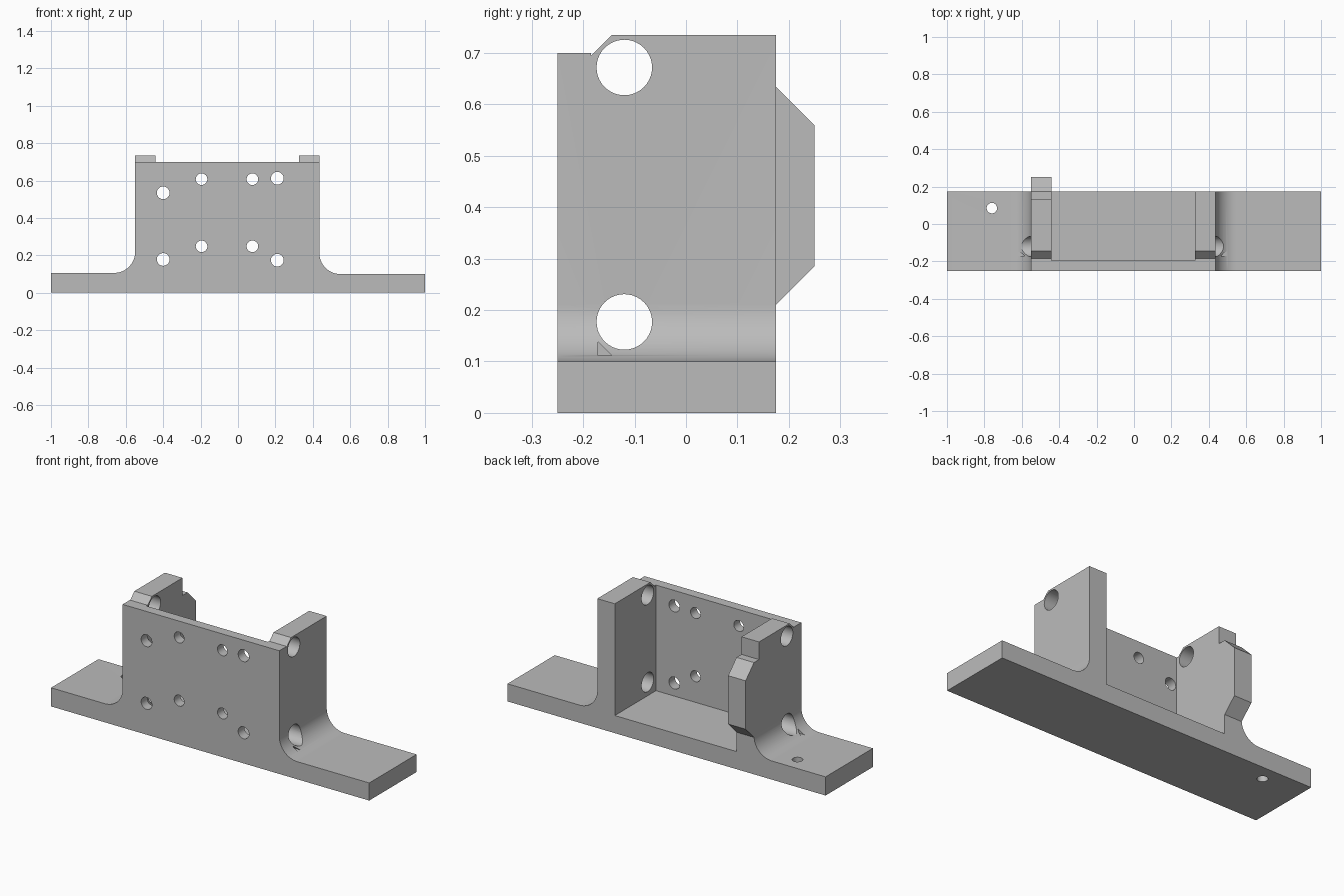
import bpy, bmesh, math
from mathutils import Vector

if "Cube" in bpy.data.objects:
    bpy.data.objects.remove(bpy.data.objects["Cube"], do_unlink=True)

grey = bpy.data.materials.new("plain grey")
grey.use_nodes = True
GREY = (0.5, 0.5, 0.5, 1)
grey.diffuse_color = GREY
grey.node_tree.nodes["Principled BSDF"].inputs["Base Color"].default_value = GREY

AXES = {  # maps profile coordinates (u, v) and depth d into space
    "x": lambda u, v, d: Vector((d, u, v)),
    "y": lambda u, v, d: Vector((u, d, v)),
    "z": lambda u, v, d: Vector((u, v, d)),
}


def prism(name, points, axis, start, end):
    """Extrude a closed 2D profile along an axis."""
    place = AXES[axis]
    bm = bmesh.new()
    face = bm.faces.new([bm.verts.new(place(u, v, start)) for u, v in points])
    geom = bmesh.ops.extrude_face_region(bm, geom=[face])["geom"]
    shift = place(0, 0, end - start)
    bmesh.ops.translate(bm, vec=shift, verts=[g for g in geom if isinstance(g, bmesh.types.BMVert)])
    bmesh.ops.recalc_face_normals(bm, faces=bm.faces)
    mesh = bpy.data.meshes.new(name)
    bm.to_mesh(mesh)
    bm.free()
    mesh.materials.append(grey)
    obj = bpy.data.objects.new(name, mesh)
    bpy.context.collection.objects.link(obj)
    return obj


def rect(u0, v0, u1, v1):
    return [(u0, v0), (u1, v0), (u1, v1), (u0, v1)]


def arc(u, v, r, a0, a1, steps):
    angles = [math.radians(a0 + (a1 - a0) * i / steps) for i in range(steps + 1)]
    return [(u + r * math.cos(a), v + r * math.sin(a)) for a in angles]


def circle(u, v, r):
    return arc(u, v, r, 0, 360, 40)[:-1]


def combine(target, tool, operation="DIFFERENCE"):
    """Apply a boolean and discard the tool."""
    bpy.context.view_layer.objects.active = target
    mod = target.modifiers.new("combine", "BOOLEAN")
    mod.operation, mod.solver, mod.object = operation, "EXACT", tool
    bpy.ops.object.modifier_apply(modifier=mod.name)
    bpy.data.objects.remove(tool, do_unlink=True)


# Body: wide base flange with a filleted upright block
FRONT, BACK, TOP = -0.25, 0.175, 0.735
LEFT, RIGHT = 0.435, -0.55
R = 0.112
profile = [(-1, 0), (1, 0), (1, 0.1)]
profile += arc(LEFT + R, 0.1 + R, R, 270, 180, 16)
profile += [(LEFT, TOP), (RIGHT, TOP)]
profile += arc(RIGHT - R, 0.106 + R, R, 0, -90, 16)
profile += [(-1, 0.106)]
bracket = prism("mounting_bracket", profile, "y", FRONT, BACK)

# Pocket open to the back and top, leaving a front wall and two side cheeks
combine(bracket, prism("pocket", rect(-0.44, -0.195, 0.325, 0.4), "z", 0.1, 1))

# Lower front wall with chamfered cheek corners
corner = [(-0.4, 0.7), (-0.185, 0.7), (-0.185, 0.695), (-0.095, 0.785), (-0.4, 0.785)]
combine(bracket, prism("corner_cut", corner, "x", -0.8, 0.8))

# Stepped top and rear lug on the right cheek
combine(bracket, prism("step_cut", rect(0.13, 0.635, 0.4, 0.9), "x", -0.7, -0.4))
lug = [(0.1, 0.21), (BACK, 0.21), (0.25, 0.285), (0.25, 0.56), (BACK, 0.635), (0.1, 0.635)]
combine(bracket, prism("rear_lug", lug, "x", RIGHT, -0.44), "UNION")

# Cross bores through both cheeks
for z in (0.672, 0.177):
    combine(bracket, prism("cross_bore", circle(-0.12, z, 0.054), "x", -0.9, 0.9))

# Small triangular relief notches in the fillets
notch = [(-0.171, 0.112), (-0.145, 0.112), (-0.171, 0.138)]
for start, end in ((LEFT, 0.6), (-0.7, RIGHT)):
    combine(bracket, prism("relief_notch", notch, "x", start, end))

# Screw holes through the front wall
for x, low, high, r in ((-0.4, 0.178, 0.534, 0.034), (-0.195, 0.248, 0.607, 0.031),
                        (0.077, 0.248, 0.607, 0.031), (0.21, 0.174, 0.612, 0.034)):
    for z in (low, high):
        combine(bracket, prism("screw_hole", circle(x, z, r), "y", -0.4, -0.15))

# Pin hole through the right flange
combine(bracket, prism("pin_hole", circle(-0.76, 0.085, 0.028), "z", -0.1, 0.3))

# Smooth fillets and bores, crisp edges elsewhere
bpy.ops.object.select_all(action="DESELECT")
bracket.select_set(True)
bpy.context.view_layer.objects.active = bracket
bpy.ops.object.shade_smooth_by_angle(angle=math.radians(30))
